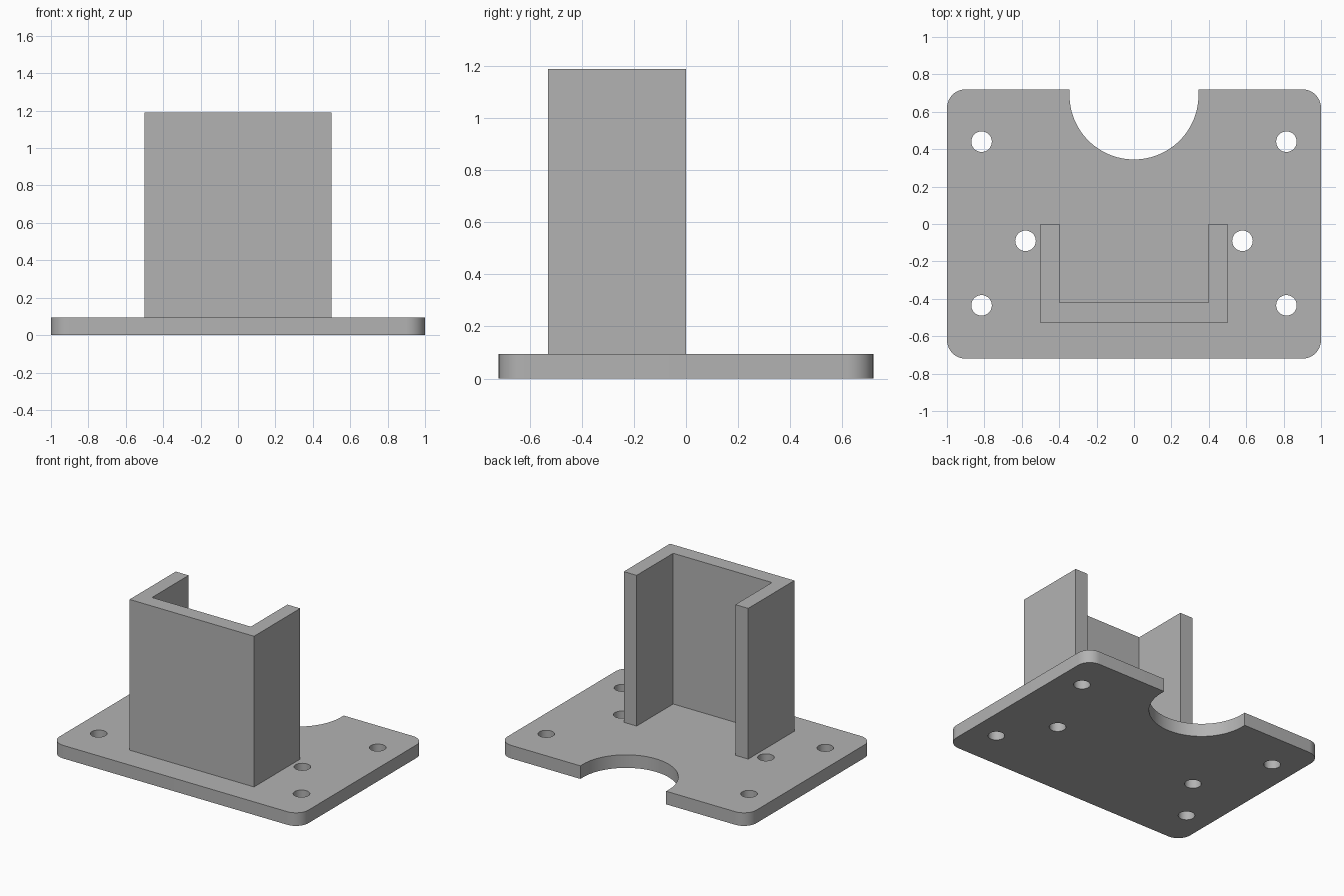
import bpy, bmesh, math

cube = bpy.data.objects.get("Cube")
if cube:
    bpy.data.objects.remove(cube, do_unlink=True)

PLATE_X, PLATE_Y, PLATE_T = 1.0, 0.72, 0.095
CORNER_R, NOTCH_R, NOTCH_Y = 0.1, 0.345, 0.69
HOLE_R = 0.055

grey = bpy.data.materials.new("plain grey")
grey.use_nodes = True
colour = (0.45, 0.45, 0.45, 1)
grey.diffuse_color = colour
grey.node_tree.nodes["Principled BSDF"].inputs["Base Color"].default_value = colour


def arc(cx, cy, r, start, end, steps):
    """Points along an arc, angles in degrees."""
    angles = [math.radians(start + (end - start) * i / steps) for i in range(steps + 1)]
    return [(cx + r * math.cos(a), cy + r * math.sin(a)) for a in angles]


def prisms(name, outlines, z0, z1):
    """One object made of outlines extruded from z0 to z1."""
    bm = bmesh.new()
    for outline in outlines:
        face = bm.faces.new([bm.verts.new((x, y, z0)) for x, y in outline])
        top = bmesh.ops.extrude_face_region(bm, geom=[face], use_keep_orig=True)["geom"]
        verts = [v for v in top if isinstance(v, bmesh.types.BMVert)]
        bmesh.ops.translate(bm, verts=verts, vec=(0, 0, z1 - z0))
    bmesh.ops.recalc_face_normals(bm, faces=bm.faces)
    mesh = bpy.data.meshes.new(name)
    bm.to_mesh(mesh)
    bm.free()
    mesh.materials.append(grey)
    obj = bpy.data.objects.new(name, mesh)
    bpy.context.collection.objects.link(obj)
    return obj


# Base plate: rounded corners and a round notch in the back edge
ix, iy = PLATE_X - CORNER_R, PLATE_Y - CORNER_R
outline = []
for cx, cy, start in ((-ix, iy, 180), (-ix, -iy, 270), (ix, -iy, 360), (ix, iy, 450)):
    if start == 180:
        outline += arc(cx, cy, CORNER_R, 90, 180, 12)
    else:
        outline += arc(cx, cy, CORNER_R, start - 90, start, 12)
outline.append((NOTCH_R, PLATE_Y))
outline += arc(0, NOTCH_Y, NOTCH_R, 0, -180, 48)
outline.append((-NOTCH_R, PLATE_Y))
plate = prisms("base_plate", [outline], 0, PLATE_T)

# Screw holes, mirrored left and right
holes = [arc(side * x, y, HOLE_R, 0, 360, 32)[:-1]
         for side in (-1, 1)
         for x, y in ((0.815, 0.44), (0.815, -0.435), (0.58, -0.09))]
cutter = prisms("screw_hole_cutter", holes, -0.1, PLATE_T + 0.1)
cutter.hide_render = True
cutter.hide_viewport = True
cut = plate.modifiers.new("screw_holes", "BOOLEAN")
cut.operation = "DIFFERENCE"
cut.solver = "EXACT"
cut.object = cutter

# Bake the cut, then smooth the round walls only
bpy.context.view_layer.update()
evaluated = plate.evaluated_get(bpy.context.evaluated_depsgraph_get())
mesh = bpy.data.meshes.new_from_object(evaluated)
plate.modifiers.clear()
plate.data = mesh
bpy.data.objects.remove(cutter, do_unlink=True)
bpy.ops.object.select_all(action="DESELECT")
plate.select_set(True)
bpy.context.view_layer.objects.active = plate
bpy.ops.object.shade_smooth_by_angle(angle=math.radians(30))

# Upright U-shaped channel, open to the back
half = [(0.5, -0.53), (0.5, 0), (0.397, 0), (0.397, -0.42)]
channel = half + [(-x, y) for x, y in reversed(half)]
prisms("upright_channel", [channel], PLATE_T, 1.19)
